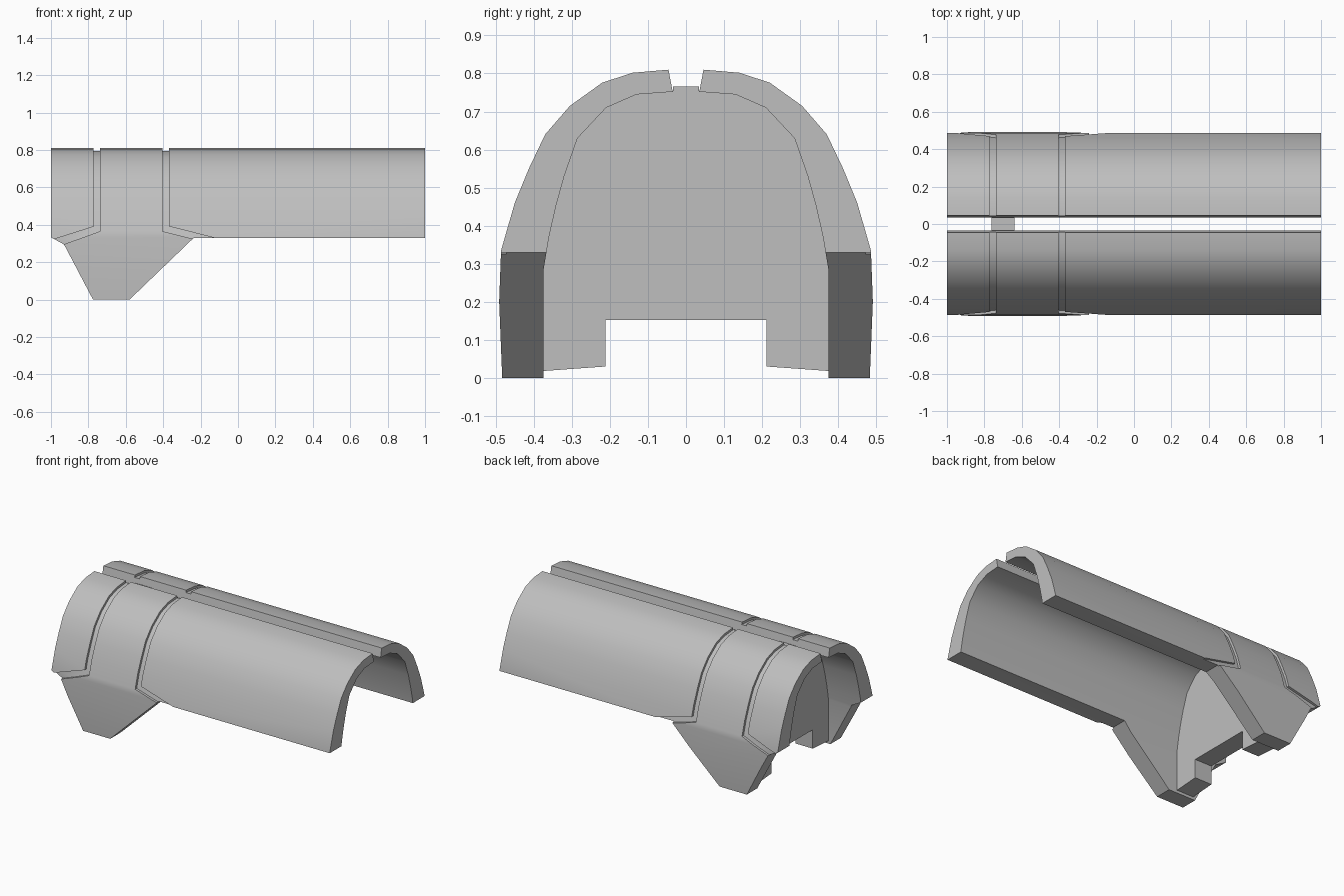
import bpy, bmesh, math
from mathutils import Vector

cube = bpy.data.objects.get("Cube")
if cube:
    bpy.data.objects.remove(cube)

# Single grey material
GREY = 0.52
mat = bpy.data.materials.new("plain grey")
mat.use_nodes = True
mat.diffuse_color = (GREY, GREY, GREY, 1)
mat.node_tree.nodes["Principled BSDF"].inputs["Base Color"].default_value = (GREY, GREY, GREY, 1)


def prism(name, points, depth):
    """Closed prism from 3D outline points swept along a depth vector."""
    bm = bmesh.new()
    face = bm.faces.new([bm.verts.new(p) for p in points])
    swept = bmesh.ops.extrude_face_region(bm, geom=[face])["geom"]
    verts = [v for v in swept if isinstance(v, bmesh.types.BMVert)]
    bmesh.ops.translate(bm, verts=verts, vec=Vector(depth))
    bmesh.ops.recalc_face_normals(bm, faces=bm.faces[:])
    mesh = bpy.data.meshes.new(name)
    bm.to_mesh(mesh)
    bm.free()
    mesh.materials.append(mat)
    obj = bpy.data.objects.new(name, mesh)
    bpy.context.collection.objects.link(obj)
    return obj


def along_x(name, section, x0, x1, side=1):
    return prism(name, [(x0, side * y, z) for y, z in section], (x1 - x0, 0, 0))


def across_y(name, outline):
    return prism(name, [(x, -1, z) for x, z in outline], (0, 2, 0))


def combine(obj, cutter, operation):
    """Apply a boolean and discard the cutter."""
    mod = obj.modifiers.new("cut", "BOOLEAN")
    mod.object, mod.operation, mod.solver = cutter, operation, "EXACT"
    cutter.hide_render = True
    bpy.context.view_layer.update()
    deps = bpy.context.evaluated_depsgraph_get()
    mesh = bpy.data.meshes.new_from_object(obj.evaluated_get(deps))
    obj.modifiers.clear()
    obj.data = mesh
    bpy.data.objects.remove(cutter)


# Half arch cross-section, top slot edge down to the foot
outer = [(.046, .81), (.14, .802), (.22, .776), (.305, .715), (.37, .64),
         (.413, .55), (.45, .46), (.486, .335), (.491, .2), (.483, 0), (.483, -.05)]
inner = [(.035, .752), (.13, .745), (.21, .71), (.285, .63), (.32, .53),
         (.342, .45), (.36, .37), (.375, .28), (.375, -.05)]

# Side outline with the pointed foot, and the two bent grooves
side_outline = [(-1, 1), (-1, .333), (-.93, .295), (-.775, 0), (-.58, 0),
                (-.237, .33), (1, .33), (1, 1)]
grooves = [
    [(-.773, 1), (-.773, .39), (-1.0, .318), (-.95, .289), (-.737, .366), (-.737, 1)],
    [(-.37, 1), (-.37, .392), (-.1, .324), (-.22, .32), (-.405, .366), (-.405, 1)],
]
recessed = [(y * .97, z * .982) for y, z in outer]
groove_ring = [(0, .796)] + recessed + [(.7, -.05), (.7, 1), (0, 1)]

# Mirrored half shells
for side, name in ((1, "back_shell"), (-1, "front_shell")):
    shell = along_x(name, outer + inner[::-1], -1.1, 1.1, side)
    combine(shell, across_y("side_cutter", side_outline), "INTERSECT")
    for outline in grooves:
        groove = along_x("groove_cutter", groove_ring, -1.2, 1.2, side)
        combine(groove, across_y("groove_side", outline), "INTERSECT")
        combine(shell, groove, "DIFFERENCE")
    bpy.ops.object.select_all(action="DESELECT")
    shell.select_set(True)
    bpy.context.view_layer.objects.active = shell
    bpy.ops.object.shade_smooth_by_angle(angle=math.radians(28))

# Bulkhead closing the arch, with a notched underside
half = [(.034, .766), (.034, .754)] + [(y + .004, z + .002) for y, z in inner[1:-1]]
half += [(.379, .018), (.212, .03), (.212, .152)]
bulkhead = half + [(-y, z) for y, z in reversed(half)]
along_x("bulkhead", bulkhead, -.762, -.64)
